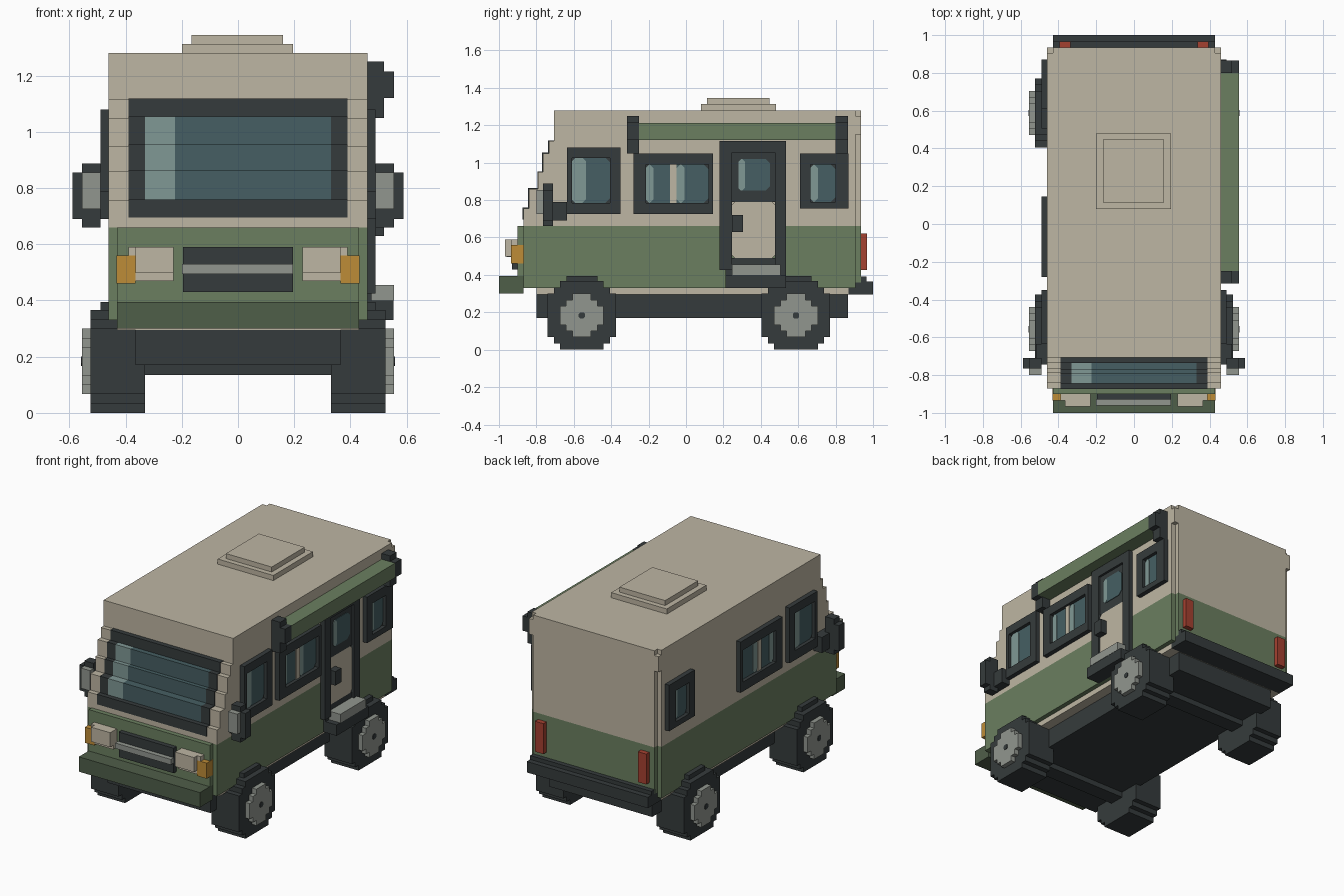
import bpy, bmesh

if "Cube" in bpy.data.objects:
    bpy.data.objects.remove(bpy.data.objects["Cube"])


def material(name, rgb):
    lin = [((c / 255 + 0.055) / 1.055) ** 2.4 for c in rgb] + [1]
    m = bpy.data.materials.new(name)
    m.diffuse_color = lin
    m.use_nodes = True
    m.node_tree.nodes["Principled BSDF"].inputs["Base Color"].default_value = lin
    return m


CREAM = material("cream", (190, 182, 163))
GREEN = material("green", (107, 127, 96))
DKGREEN = material("dark green", (79, 94, 73))
DARK = material("charcoal", (53, 59, 60))
GLASS = material("glass", (70, 95, 99))
SHINE = material("glass highlight", (128, 152, 149))
SILVER = material("silver", (145, 150, 143))
ORANGE = material("orange", (190, 140, 55))
RED = material("red", (165, 65, 48))


def finish(name, mat, bm):
    bmesh.ops.recalc_face_normals(bm, faces=bm.faces)
    me = bpy.data.meshes.new(name)
    bm.to_mesh(me)
    bm.free()
    me.materials.append(mat)
    ob = bpy.data.objects.new(name, me)
    bpy.context.collection.objects.link(ob)
    return ob


def add_prism(bm, pts, x0, x1):
    """Extrude a (y, z) outline from x0 to x1."""
    face = bm.faces.new([bm.verts.new((x0, y, z)) for y, z in pts])
    new = bmesh.ops.extrude_face_region(bm, geom=[face])["geom"]
    verts = [v for v in new if isinstance(v, bmesh.types.BMVert)]
    bmesh.ops.translate(bm, verts=verts, vec=(x1 - x0, 0, 0))


def prism(name, mat, pts, x0, x1):
    bm = bmesh.new()
    add_prism(bm, pts, x0, x1)
    return finish(name, mat, bm)


def boxes(name, mat, *dims, mirror=False):
    """Each box is x0, x1, y0, y1, z0, z1."""
    bm = bmesh.new()
    for x0, x1, y0, y1, z0, z1 in dims:
        outline = [(y0, z0), (y1, z0), (y1, z1), (y0, z1)]
        add_prism(bm, outline, x0, x1)
        if mirror:
            add_prism(bm, outline, -x1, -x0)
    return finish(name, mat, bm)


def chamfered(y0, y1, z0, z1, c=0.025):
    return [(y0 + c, z0), (y1 - c, z0), (y1, z0 + c), (y1, z1 - c),
            (y1 - c, z1), (y0 + c, z1), (y0, z1 - c), (y0, z0 + c)]


# Body: cream cabin with stepped nose, green lower band
steps = [(0.66, 0.755, -0.87), (0.755, 0.86, -0.84), (0.86, 0.95, -0.79),
         (0.95, 1.05, -0.765), (1.05, 1.115, -0.733), (1.115, 1.28, -0.706)]
outline = [(0.905, 1.28), (0.905, 0.66)]
for z0, z1, y in steps:
    outline += [(y, z0), (y, z1)]
prism("cabin", CREAM, outline, -0.46, 0.46)
boxes("cabin_rear", CREAM, (-0.43, 0.43, 0.905, 0.935, 0.66, 1.28))
boxes("cabin_rear_corner_caps", CREAM, (0.43, 0.46, 0.905, 0.935, 1.15, 1.25), mirror=True)
boxes("lower_body", GREEN, (-0.46, 0.46, -0.87, 0.905, 0.33, 0.66),
      (-0.43, 0.43, 0.905, 0.935, 0.36, 0.66))
boxes("nose_panel", GREEN, (-0.43, 0.43, -0.90, -0.87, 0.395, 0.66))
boxes("floor", CREAM, (-0.43, 0.43, -0.80, 0.87, 0.295, 0.33))
boxes("chassis", DARK, (-0.365, 0.365, -0.80, 0.865, 0.17, 0.295))
boxes("roof_hatch", CREAM, (-0.2, 0.195, 0.08, 0.48, 1.28, 1.313),
      (-0.165, 0.16, 0.113, 0.447, 1.313, 1.345))

# Windshield: plates that follow the steps
frame, glass, shine = [], [], []
for z0, z1, y in steps[:5]:
    y0, y1, z1 = y - 0.004, y + 0.06, z1 + 0.004
    if z0 == 0.66 or z0 == 1.05:
        frame.append((-0.39, 0.39, y0, y1, max(z0, 0.695), z1))
    else:
        frame += [(-0.39, -0.33, y0, y1, z0, z1), (0.33, 0.39, y0, y1, z0, z1)]
        shine.append((-0.33, -0.225, y0, y1, z0, z1))
        glass.append((-0.225, 0.33, y0, y1, z0, z1))
boxes("windshield_frame", DARK, *frame)
boxes("windshield_glass", GLASS, *glass)
boxes("windshield_highlight", SHINE, *shine)

# Front details
boxes("front_bumper", DKGREEN, (-0.43, 0.43, -1.0, -0.87, 0.30, 0.395))
boxes("grille", DARK, (-0.195, 0.195, -0.93, -0.90, 0.43, 0.59))
boxes("grille_bar", SILVER, (-0.2, 0.195, -0.96, -0.93, 0.495, 0.53))
boxes("headlights", CREAM, (0.23, 0.365, -0.967, -0.90, 0.497, 0.59),
      (0.23, 0.365, -0.935, -0.90, 0.47, 0.497),
      (0.365, 0.39, -0.935, -0.90, 0.56, 0.59), mirror=True)
boxes("turn_signals", ORANGE, (0.365, 0.432, -0.935, -0.868, 0.46, 0.56), mirror=True)

# Rear details
boxes("rear_bumper", DARK, (-0.43, 0.43, 0.86, 0.965, 0.295, 0.39),
      (-0.43, 0.43, 0.965, 1.0, 0.295, 0.365))
boxes("tail_lights", RED, (0.335, 0.395, 0.935, 0.967, 0.425, 0.62), mirror=True)


def window(name, side, outer, inner, panes):
    """Raised frame around a recessed glass; panes give highlight strips."""
    y0, y1, z0, z1 = outer
    a, b, c, d = inner

    def xs(p, q):
        return (p, q) if side > 0 else (-q, -p)
    rim = xs(0.455, 0.49)
    back = xs(0.455, 0.464)
    boxes(name + "_frame", DARK, (*rim, y0, a, z0, z1), (*rim, b, y1, z0, z1),
          (*rim, a, b, z0, c), (*rim, a, b, d, z1), (*back, a, b, c, d))
    prism(name + "_glass", GLASS, chamfered(a, b, c, d), *xs(0.464, 0.468))
    for i, (p, q) in enumerate(panes):
        if side < 0 and len(panes) == 1:
            p, q = b - (q - p), b
        prism(f"{name}_highlight_{i + 1}", SHINE, chamfered(p, q, c, d, 0.018), *xs(0.466, 0.471))


# Side windows
for side, label in ((1, "left"), (-1, "right")):
    window(label + "_cab_window", side, (-0.635, -0.35, 0.725, 1.08),
           (-0.61, -0.405, 0.785, 1.025), [(-0.61, -0.535)])
    window(label + "_middle_window", side, (-0.28, 0.145, 0.725, 1.05),
           (-0.215, 0.12, 0.785, 0.99), [(-0.215, -0.175), (-0.05, -0.008)])
    window(label + "_rear_window", side, (0.61, 0.87, 0.755, 1.05),
           (0.665, 0.80, 0.79, 0.99), [(0.665, 0.705)])
boxes("middle_window_dividers", CREAM, (0.46, 0.476, -0.085, -0.05, 0.785, 0.99), mirror=True)

# Door with window, panel, handle and step
boxes("door_frame", DARK, (0.455, 0.49, 0.18, 0.245, 0.425, 1.115),
      (0.455, 0.49, 0.475, 0.535, 0.33, 1.115), (0.455, 0.49, 0.245, 0.475, 1.055, 1.115),
      (0.455, 0.475, 0.245, 0.475, 0.79, 1.055), (0.455, 0.475, 0.21, 0.50, 0.33, 0.49))
prism("door_glass", GLASS, chamfered(0.28, 0.45, 0.85, 1.02), 0.475, 0.479)
prism("door_highlight", SHINE, chamfered(0.28, 0.315, 0.85, 1.02, 0.015), 0.477, 0.481)
prism("door_panel", CREAM, chamfered(0.245, 0.475, 0.49, 0.79, 0.015), 0.455, 0.475)
boxes("door_handle", DARK, (0.47, 0.52, 0.245, 0.305, 0.63, 0.72))
boxes("step_base", DARK, (0.455, 0.553, 0.21, 0.535, 0.33, 0.40))
boxes("step_tread", SILVER, (0.455, 0.555, 0.245, 0.505, 0.40, 0.455))

# Awning roll
boxes("awning", GREEN, (0.46, 0.555, -0.25, 0.80, 1.12, 1.213))
boxes("awning_ends", DARK, (0.46, 0.52, -0.315, -0.25, 1.05, 1.25),
      (0.52, 0.555, -0.315, -0.25, 1.12, 1.215),
      (0.46, 0.52, 0.80, 0.865, 1.05, 1.25), (0.52, 0.555, 0.80, 0.865, 1.12, 1.215))

# Mirrors
boxes("mirrors", DARK, (0.49, 0.555, -0.765, -0.71, 0.66, 0.888),
      (0.49, 0.588, -0.765, -0.71, 0.69, 0.855),
      (0.455, 0.52, -0.745, -0.635, 0.69, 0.79), mirror=True)
boxes("mirror_faces", SILVER, (0.49, 0.555, -0.80, -0.765, 0.725, 0.855), mirror=True)

# Wheels: stepped discs made from a quarter outline
U = 0.0333


def disc(name, mat, quarter, cy, x0, x1):
    q = [(a * U, b * U) for a, b in quarter]
    pts = q + [(-a, b) for a, b in q[::-1]] + [(-a, -b) for a, b in q] + [(a, -b) for a, b in q[::-1]]
    prism(name, mat, [(cy + a, 5.5 * U + b) for a, b in pts], x0, x1)


TYRE = [(5.5, 3.5), (4.5, 3.5), (4.5, 4.5), (3.5, 4.5), (3.5, 5.5)]
HUB = [(3.5, 1.5), (2.5, 1.5), (2.5, 2.5), (1.5, 2.5), (1.5, 3.5)]
CAP = [(0.5, 0.25), (0.25, 0.5)]
for cy, end in ((-0.557, "front"), (0.588, "rear")):
    for s, label in ((1, "left"), (-1, "right")):
        disc(f"{end}_{label}_tyre", DARK, TYRE, cy, s * 0.33, s * 0.525)
        disc(f"{end}_{label}_hub", SILVER, HUB, cy, s * 0.52, s * 0.555)
        disc(f"{end}_{label}_hub_cap", DARK, CAP, cy, s * 0.55, s * 0.558)
    boxes(end + "_axle", DARK, (-0.34, 0.34, cy - 0.05, cy + 0.05, 0.135, 0.20))
    boxes(end + "_wheel_arches", DARK, (0.455, 0.49, cy - 0.083, cy + 0.083, 0.35, 0.395), mirror=True)
